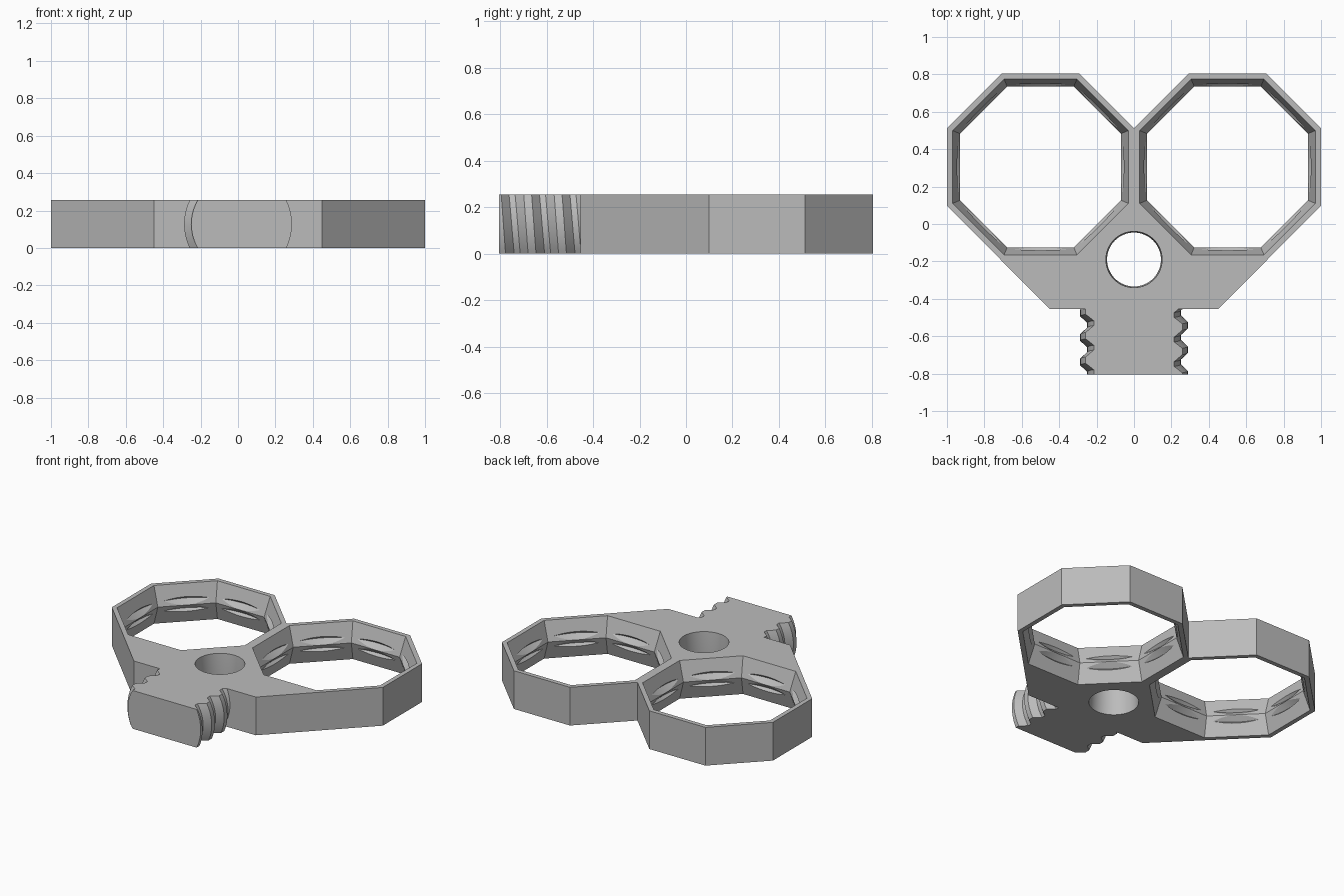
import bpy, bmesh, math
from math import sin, cos, pi, asin, sqrt

if "Cube" in bpy.data.objects:
    bpy.data.objects.remove(bpy.data.objects["Cube"], do_unlink=True)

H = 0.255            # thickness
MID = H / 2
RING_X, RING_Y = 0.5, 0.305

grey = bpy.data.materials.new("plain_grey")
grey.use_nodes = True
grey.diffuse_color = (0.5, 0.5, 0.5, 1)
grey.node_tree.nodes["Principled BSDF"].inputs["Base Color"].default_value = (0.5, 0.5, 0.5, 1)


def make_object(name, bm):
    bmesh.ops.recalc_face_normals(bm, faces=bm.faces[:])
    mesh = bpy.data.meshes.new(name)
    bm.to_mesh(mesh)
    bm.free()
    obj = bpy.data.objects.new(name, mesh)
    bpy.context.collection.objects.link(obj)
    mesh.materials.append(grey)
    return obj


def loft(name, loops, trim=()):
    """Skin a stack of matching point loops, cap it, then trim by y planes."""
    bm = bmesh.new()
    rows = [[bm.verts.new(p) for p in loop] for loop in loops]
    n = len(rows[0])
    for a, b in zip(rows, rows[1:]):
        for i in range(n):
            j = (i + 1) % n
            bm.faces.new((a[i], a[j], b[j], b[i]))
    bm.faces.new(rows[0][::-1])
    bm.faces.new(rows[-1])
    for y, side in trim:
        geom = bm.verts[:] + bm.edges[:] + bm.faces[:]
        bmesh.ops.bisect_plane(bm, geom=geom, plane_co=(0, y, 0),
                               plane_no=(0, side, 0), clear_outer=True)
        bmesh.ops.holes_fill(bm, edges=[e for e in bm.edges if e.is_boundary], sides=0)
    return make_object(name, bm)


def turned(name, x, y, profile, sides, turn=0):
    """Solid of revolution about a vertical axis from (radius, z) pairs."""
    angles = [2 * pi * i / sides + turn for i in range(sides)]
    return loft(name, [[(x + r * cos(a), y + r * sin(a), z) for a in angles]
                       for r, z in profile])


def cut(target, cutter):
    mod = target.modifiers.new("cut", 'BOOLEAN')
    mod.operation = 'DIFFERENCE'
    mod.solver = 'EXACT'
    mod.object = cutter
    bpy.context.view_layer.objects.active = target
    bpy.ops.object.modifier_apply(modifier=mod.name)
    bpy.data.objects.remove(cutter, do_unlink=True)


# Body: two octagonal rings joined by a tapered plate
half = [(0.45, -0.455), (1, 0.098), (1, 0.512), (0.707, 0.805), (0.293, 0.805)]
outline = half + [(0, 0.512)] + [(-x, y) for x, y in reversed(half)]
body = loft("double_ring_body", [[(x, y, z) for x, y in outline] for z in (0, H)])

# Ring openings: waisted octagons with two shallow round grooves
to_corner = 1 / cos(pi / 8)
waist, mouth = 0.43 * to_corner, 0.486 * to_corner
octagon = [(mouth, -0.05), (waist, MID), (mouth, H + 0.05)]
groove = [(0.42, MID - 0.075), (0.462, MID - 0.033), (0.429, MID),
          (0.462, MID + 0.033), (0.42, MID + 0.075)]
for side in (-1, 1):
    cut(body, turned("ring_cutter", side * RING_X, RING_Y, octagon, 8, pi / 8))
    cut(body, turned("groove_cutter", side * RING_X, RING_Y, groove, 96))

# Round hole in the plate
bore = [(0.153, -0.05), (0.144, MID), (0.153, H + 0.05)]
cut(body, turned("bore_cutter", 0, -0.19, bore, 64))

# Neck: a slice of a coarse screw, flat above and below
PITCH, CREST, ROOT = 0.131, 0.288, 0.25
tooth = [(-0.0525, ROOT), (-0.017, CREST), (0.017, CREST), (0.0525, ROOT)]


def neck_side(side, z):
    start = -0.803 - PITCH if side > 0 else -0.803 - PITCH * 1.5
    points = []
    for k in range(6):
        for dy, r in tooth:
            angle = asin((z - MID) / r)
            y = start + k * PITCH + dy - side * PITCH * angle / (2 * pi)
            points.append((side * sqrt(r * r - (z - MID) ** 2), y, z))
    return points


STEPS = 12
levels = [H * i / STEPS for i in range(STEPS + 1)]
neck = loft("threaded_neck", [neck_side(1, z) + neck_side(-1, z)[::-1] for z in levels],
            trim=((-0.805, -1), (-0.455, 1)))

# Smooth the curved walls, keep the edges crisp
for obj in (body, neck):
    bpy.ops.object.select_all(action='DESELECT')
    obj.select_set(True)
    bpy.context.view_layer.objects.active = obj
    bpy.ops.object.shade_smooth_by_angle(angle=math.radians(12))
